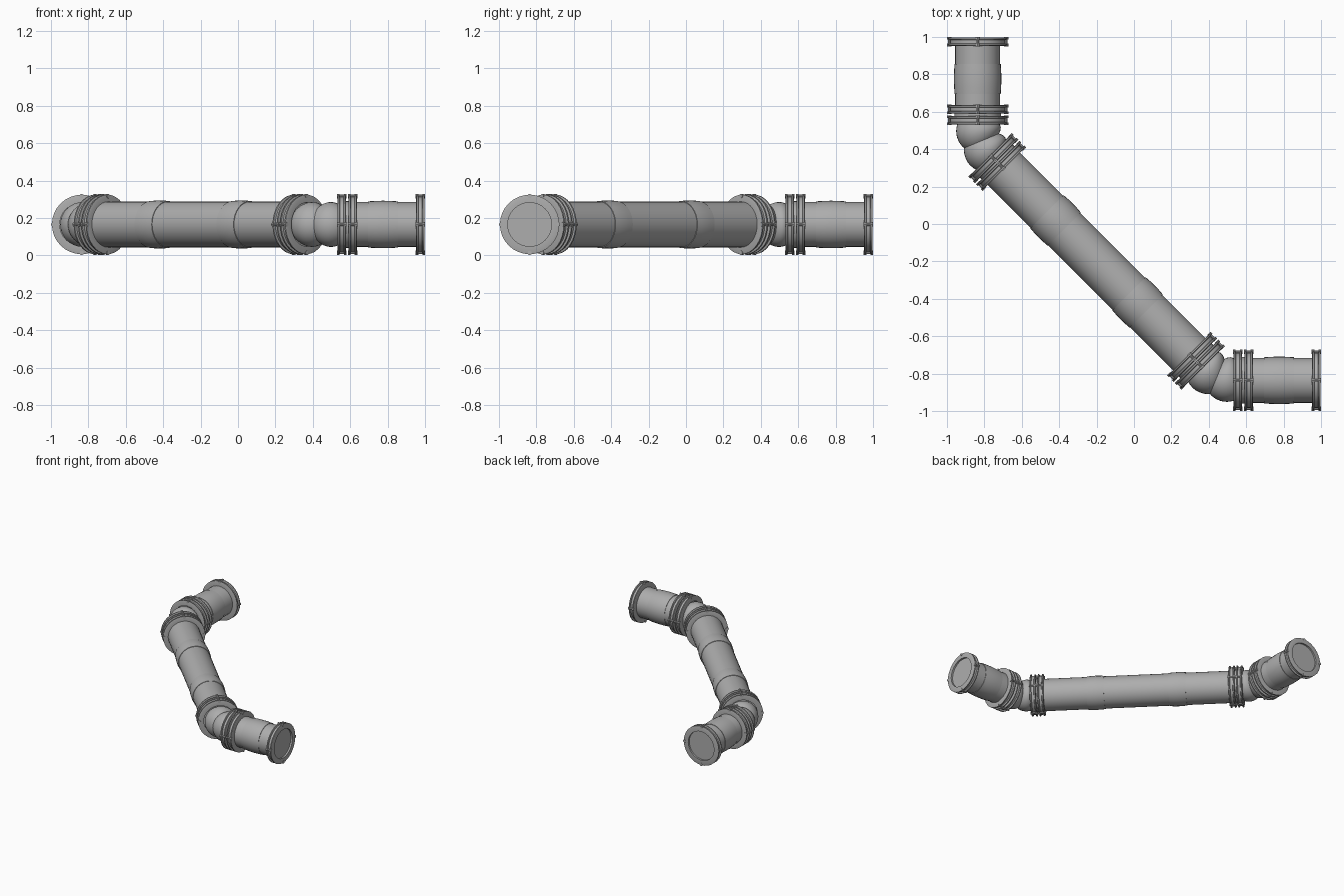
import bpy, bmesh, math
from mathutils import Vector

if "Cube" in bpy.data.objects:
    bpy.data.objects.remove(bpy.data.objects["Cube"])

Z = 0.165                                   # height of the pipe axis
C = Vector((-0.836, 0.436, Z))              # bend corner of the back branch
UP = Vector((0, 1, 0))                      # branch direction
DI = Vector((1, -1, 0)).normalized()        # diagonal direction
L = 1.272 * math.sqrt(2)                    # distance between both corners
SEG = 32

# dark grey metal
METAL = bpy.data.materials.new("dark_grey_metal")
METAL.diffuse_color = (0.42, 0.42, 0.42, 1)
METAL.use_nodes = True
METAL.node_tree.nodes["Principled BSDF"].inputs["Base Color"].default_value = METAL.diffuse_color


def swap(v):
    """Mirror across the plane x = y."""
    return Vector((v.y, v.x, v.z))


def finish(bm, name):
    bmesh.ops.recalc_face_normals(bm, faces=bm.faces)
    me = bpy.data.meshes.new(name)
    bm.to_mesh(me)
    bm.free()
    me.materials.append(METAL)
    ob = bpy.data.objects.new(name, me)
    bpy.context.collection.objects.link(ob)
    bpy.ops.object.select_all(action='DESELECT')
    ob.select_set(True)
    bpy.context.view_layer.objects.active = ob
    bpy.ops.object.shade_smooth_by_angle(angle=math.radians(30))
    return ob


def add_rings(bm, rings, closed=False, seg=SEG):
    """Skin circular rings given as (centre, axis, radius)."""
    loops = []
    for c, d, r in rings:
        side = d.cross(Vector((0, 0, 1))).normalized()
        top = side.cross(d).normalized()
        loops.append([bm.verts.new(c + (side * math.cos(a) + top * math.sin(a)) * r)
                      for a in (2 * math.pi * i / seg for i in range(seg))])
    pairs = list(zip(loops, loops[1:]))
    if closed:
        pairs.append((loops[-1], loops[0]))
    for a, b in pairs:
        for i in range(seg):
            j = (i + 1) % seg
            bm.faces.new((a[i], a[j], b[j], b[i]))
    if not closed:
        bm.faces.new(loops[0])
        bm.faces.new(loops[-1])


def pipe(name, o, d, profile):
    bm = bmesh.new()
    add_rings(bm, [(o + d * s, d, r) for s, r in profile])
    finish(bm, name)


def sleeve(s0, s1, r, big):
    """Profile points of a slightly raised sleeve with stepped ends."""
    w = s1 - s0
    mid = (r + big) / 2
    return [(s0, r), (s0, mid), (s0 + w * .25, big - .001), (s0 + w * .5, big),
            (s1 - w * .25, big - .001), (s1, mid), (s1, r)]


def flange(name, o, d, s):
    """Grooved ring with four bolts around the rim, 0.046 thick from s."""
    prof = [(0, .117), (0, .148), (.003, .159), (.011, .159), (.014, .148),
            (.032, .148), (.035, .159), (.043, .159), (.046, .148), (.046, .117)]
    bm = bmesh.new()
    add_rings(bm, [(o + d * (s + a), d, r) for a, r in prof], closed=True)
    side = d.cross(Vector((0, 0, 1))).normalized()
    for k in range(4):
        a = k * math.pi / 2
        p = o + d * s + (side * math.cos(a) + Vector((0, 0, math.sin(a)))) * .152
        bolt = [(-.002, .012), (.012, .012), (.012, .007),
                (.034, .007), (.034, .012), (.048, .012)]
        add_rings(bm, [(p + d * t, d, r) for t, r in bolt], seg=8)
    finish(bm, name)


for tag, m in (("back", lambda v: v.copy()), ("right", swap)):
    o, up, di = m(C), m(UP), m(DI)

    # short end pipe with raised sleeve and recessed closed end
    pipe(tag + "_end_pipe", o, up,
         [(.19, .12)] + sleeve(.26, .42, .12, .127) + [(.548, .12)])

    # flange pairs on either side of the bend, single flange at the end
    flange(tag + "_end_flange", o, up, .516)
    for leg, d in (("branch", up), ("diagonal", di)):
        flange(f"{tag}_{leg}_flange_inner", o, d, .096)
        flange(f"{tag}_{leg}_flange_outer", o, d, .154)
        pipe(f"{tag}_{leg}_gasket", o, d, [(.13, .125), (.17, .125)])

    # two-bulge 45 degree elbow swept along an arc
    R = .115 / math.tan(math.radians(22.5))
    centre = C + UP * .115 + Vector((R, 0, 0))
    rings = []
    for i in range(25):
        t = i / 24
        a = math.radians(45) * t
        p = centre + Vector((-math.cos(a), -math.sin(a), 0)) * R
        d = Vector((math.sin(a), -math.cos(a), 0))
        rings.append((m(p), m(d), .101 + .019 * abs(math.sin(2 * math.pi * t)) ** .8))
    bm = bmesh.new()
    add_rings(bm, rings)
    finish(bm, tag + "_elbow")

# long diagonal pipe with two sleeves
pipe("diagonal_pipe", C, DI,
     [(.19, .122)] + sleeve(.525, .655, .122, .129)
     + sleeve(L - .655, L - .525, .122, .129) + [(L - .19, .122)])
